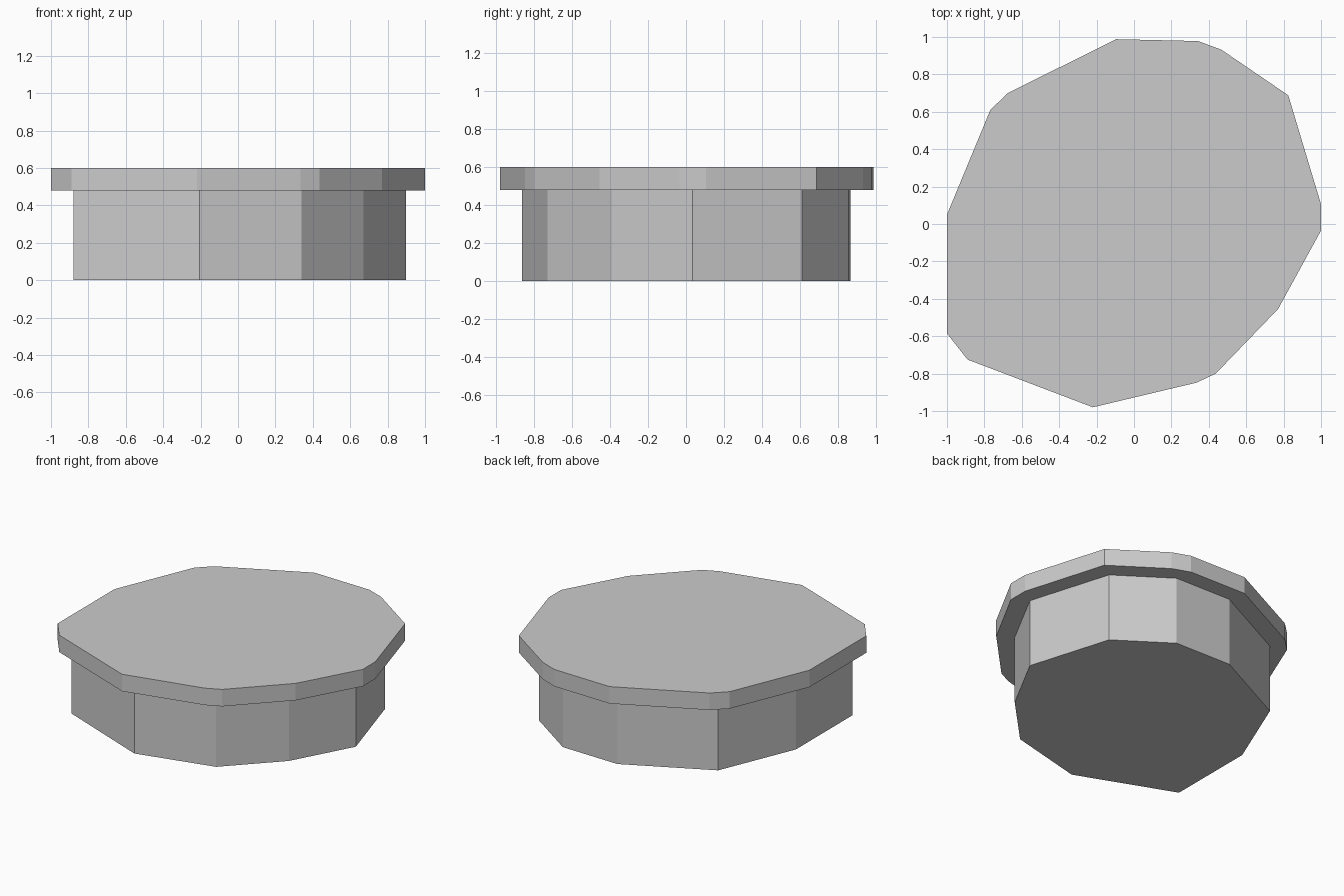
import bpy, bmesh

if "Cube" in bpy.data.objects:
    bpy.data.objects.remove(bpy.data.objects["Cube"])


def prism(name, outline, z0, z1):
    """Extrude a flat outline into a closed, flat-shaded solid."""
    bm = bmesh.new()
    face = bm.faces.new([bm.verts.new((x, y, z0)) for x, y in outline])
    ext = bmesh.ops.extrude_face_region(bm, geom=[face], use_keep_orig=True)
    top = [g for g in ext["geom"] if isinstance(g, bmesh.types.BMVert)]
    bmesh.ops.translate(bm, verts=top, vec=(0, 0, z1 - z0))
    bmesh.ops.recalc_face_normals(bm, faces=bm.faces)
    mesh = bpy.data.meshes.new(name)
    bm.to_mesh(mesh)
    bm.free()
    obj = bpy.data.objects.new(name, mesh)
    bpy.context.collection.objects.link(obj)
    return obj


# Lower body: irregular ten-sided drum
body_outline = [
    (-0.88, -0.60), (-0.205, -0.865), (0.34, -0.73), (0.67, -0.39),
    (0.898, 0.033), (0.722, 0.612), (0.363, 0.857), (-0.07, 0.867),
    (-0.654, 0.575), (-0.88, 0.03),
]
prism("body", body_outline, 0.0, 0.48)

# Overhanging top slab: body outline offset outward, with clipped corners
slab_outline = [
    (-1.0, -0.585), (-0.89, -0.725), (-0.22, -0.98), (0.335, -0.848),
    (0.437, -0.80), (0.77, -0.455), (1.0, -0.035), (1.0, 0.105),
    (0.825, 0.688), (0.467, 0.932), (0.343, 0.978), (-0.095, 0.988),
    (-0.675, 0.70), (-0.768, 0.61), (-1.0, 0.05),
]
prism("top_slab", slab_outline, 0.48, 0.60)
